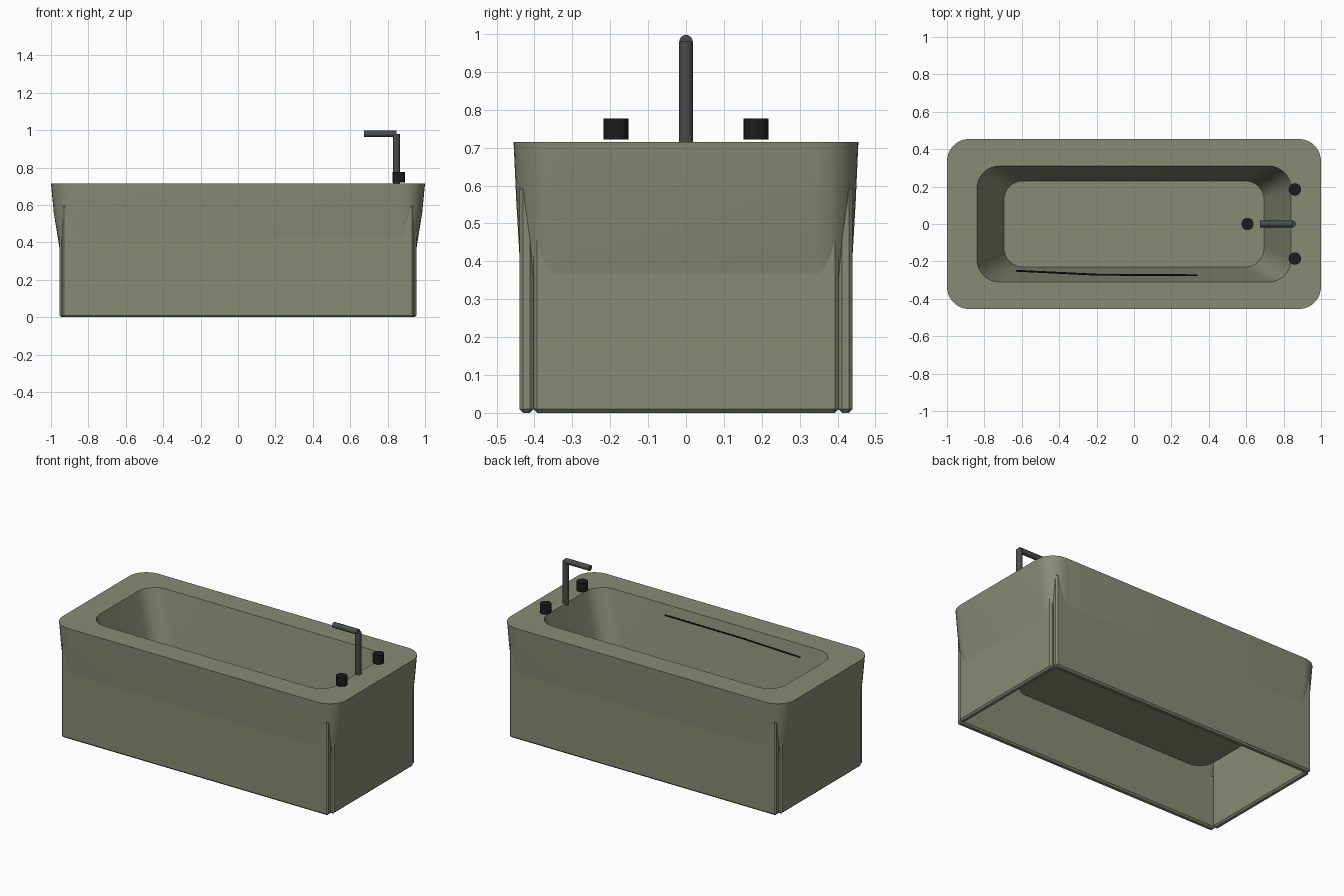
import bpy, bmesh, math
from mathutils import Vector

if "Cube" in bpy.data.objects:
    bpy.data.objects.remove(bpy.data.objects["Cube"])


def material(name, rgb):
    m = bpy.data.materials.new(name)
    m.diffuse_color = (*rgb, 1)
    m.use_nodes = True
    m.node_tree.nodes["Principled BSDF"].inputs["Base Color"].default_value = m.diffuse_color
    return m


OLIVE = material("olive enamel", (0.246, 0.26, 0.178))
STEEL = material("dark steel", (0.065, 0.073, 0.07))
BLACK = material("black", (0.011, 0.012, 0.012))


def finish(name, bm, mat, angle=30):
    bmesh.ops.recalc_face_normals(bm, faces=bm.faces[:])
    me = bpy.data.meshes.new(name)
    bm.to_mesh(me)
    bm.free()
    ob = bpy.data.objects.new(name, me)
    bpy.context.collection.objects.link(ob)
    me.materials.append(mat)
    bpy.ops.object.select_all(action='DESELECT')
    ob.select_set(True)
    bpy.context.view_layer.objects.active = ob
    bpy.ops.object.shade_smooth_by_angle(angle=math.radians(angle))
    return ob


def rounded_ring(bm, hx, hy, r, z, n=8):
    ring = []
    for k, (sx, sy) in enumerate([(1, 1), (-1, 1), (-1, -1), (1, -1)]):
        for i in range(n + 1):
            a = math.pi / 2 * (k + i / n)
            ring.append(bm.verts.new((sx * (hx - r) + r * math.cos(a),
                                      sy * (hy - r) + r * math.sin(a), z)))
    return ring


def rod(name, a, b, r, mat, seg=20):
    a, b = Vector(a), Vector(b)
    bm = bmesh.new()
    bmesh.ops.create_cone(bm, cap_ends=True, segments=seg, radius1=r, radius2=r,
                          depth=(b - a).length)
    q = (b - a).to_track_quat('Z', 'Y')
    for v in bm.verts:
        v.co = q @ v.co + (a + b) / 2
    return finish(name, bm, mat)


# Tub: underside of basin, hollow skirt, rim, inner basin
bm = bmesh.new()
sections = [(0.70, 0.235, 0.10, 0.225), (0.85, 0.32, 0.12, 0.70),
            (0.985, 0.442, 0.11, 0.70), (0.938, 0.424, 0.08, 0.335),
            (0.949, 0.435, 0.09, 0.335), (0.985, 0.448, 0.11, 0.56),
            (1.0, 0.455, 0.12, 0.715), (0.84, 0.31, 0.12, 0.715),
            (0.695, 0.23, 0.10, 0.237)]
rings = [rounded_ring(bm, *s) for s in sections]
for p, q in zip(rings, rings[1:]):
    for i in range(len(p)):
        j = (i + 1) % len(p)
        bm.faces.new((p[i], p[j], q[j], q[i]))
bm.faces.new(rings[0])
bm.faces.new(rings[-1])
finish("tub", bm, OLIVE)


# Four thin chamfered apron panels below the rim
def panel(name, centre, size):
    bm = bmesh.new()
    bmesh.ops.create_cube(bm, size=1)
    for v in bm.verts:
        v.co = Vector(c + s * x for c, s, x in zip(centre, size, v.co))
    bmesh.ops.bevel(bm, geom=bm.edges[:], offset=0.01, segments=1,
                    affect='EDGES')
    finish(name, bm, OLIVE, 20)


for s, side, end in [(-1, "front", "left"), (1, "back", "right")]:
    panel(side + "_panel", (0, s * 0.421, 0.30), (1.88, 0.038, 0.60))
    panel(end + "_panel", (s * 0.936, 0, 0.30), (0.036, 0.806, 0.60))

# Tap: upright and spout
rod("tap_upright", (0.847, 0, 0.705), (0.847, 0, 0.98), 0.019, STEEL)
rod("tap_spout", (0.675, 0, 0.98), (0.848, 0, 0.98), 0.0175, STEEL)

# Tap handles, just clear of the rim
for s, n in [(-1, "front"), (1, "back")]:
    rod(n + "_handle", (0.86, s * 0.185, 0.721), (0.86, s * 0.185, 0.777), 0.033, BLACK)

# Drain
rod("drain", (0.607, 0, 0.236), (0.607, 0, 0.245), 0.033, BLACK)

# Thin bent wire along the front wall of the basin
wire = [(-0.63, -0.25, 0.665), (-0.20, -0.271, 0.665), (0.34, -0.274, 0.665)]
for i in range(2):
    rod("wire_%d" % (i + 1), wire[i], wire[i + 1], 0.005, BLACK, 8)
